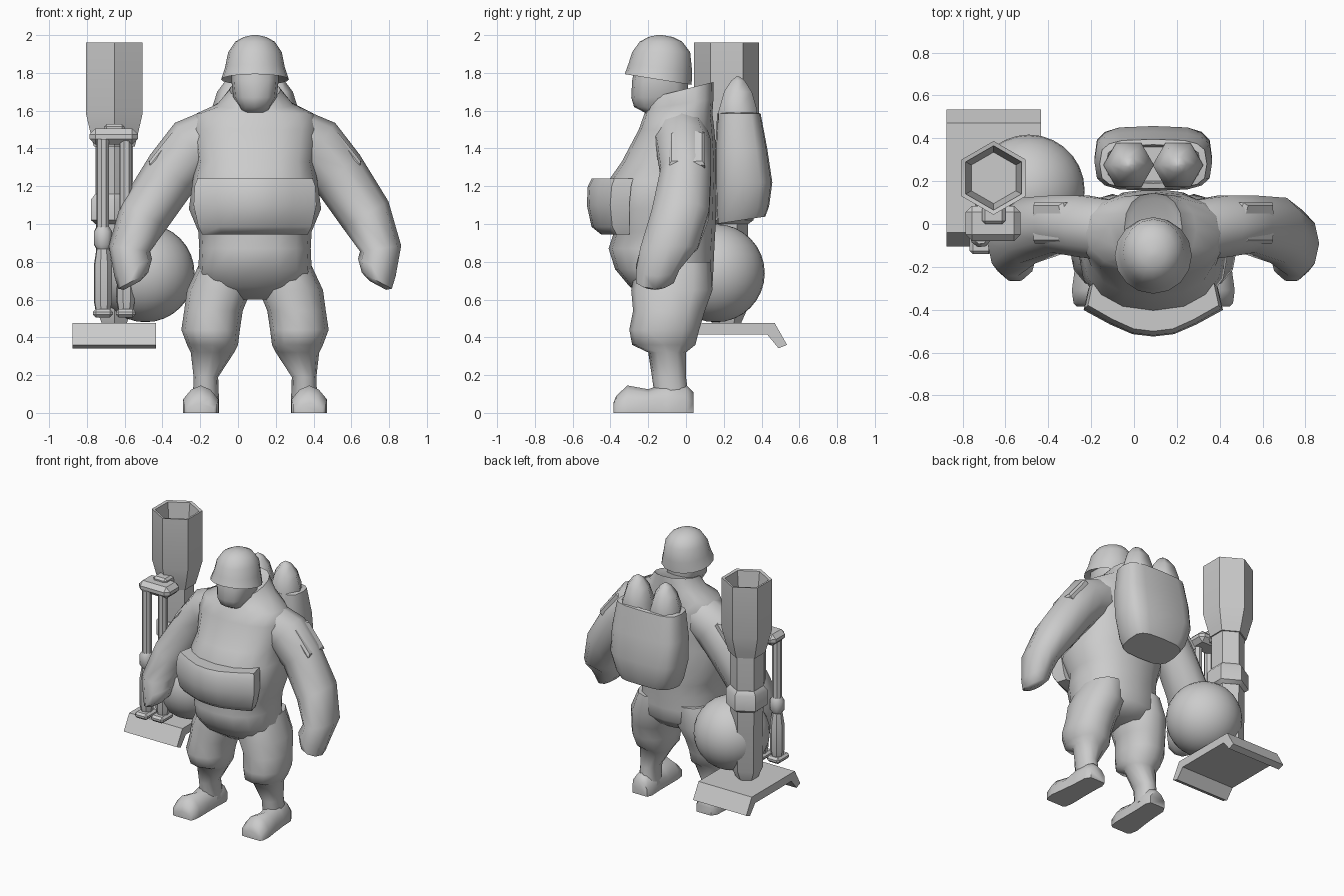
import bpy, bmesh, math
from mathutils import Vector

CX = 0.09          # centre plane of the figure
GX, GY = -0.655, 0.215   # axis of the launcher

grey = bpy.data.materials.new("plain grey")
grey.diffuse_color = (0.6, 0.6, 0.6, 1)


def loft(name, rings, angle=50, cap=True):
    """Skin a list of equal-length point rings into a closed shape."""
    bm = bmesh.new()
    vr = [[bm.verts.new(p) for p in r] for r in rings]
    n = len(vr[0])
    for a, b in zip(vr, vr[1:]):
        for i in range(n):
            bm.faces.new((a[i], a[(i + 1) % n], b[(i + 1) % n], b[i]))
    if cap:
        bm.faces.new(vr[0][::-1])
        bm.faces.new(vr[-1])
    bmesh.ops.recalc_face_normals(bm, faces=bm.faces[:])
    me = bpy.data.meshes.new(name)
    bm.to_mesh(me)
    bm.free()
    ob = bpy.data.objects.new(name, me)
    bpy.context.collection.objects.link(ob)
    me.materials.append(grey)
    bpy.ops.object.select_all(action='DESELECT')
    ob.select_set(True)
    bpy.context.view_layer.objects.active = ob
    if angle:
        bpy.ops.object.shade_smooth_by_angle(angle=math.radians(angle))
    return ob


def oval(x, z, rx, yf, yb, tilt=0.0, n=16, p=2.0, turn=0.0):
    """Horizontal superellipse between yf and yb, optionally tilted."""
    yc, ry, pts = (yf + yb) / 2, (yb - yf) / 2, []
    for i in range(n):
        t = 2 * math.pi * i / n + turn
        c, s = math.cos(t), math.sin(t)
        dx = rx * math.copysign(abs(c) ** (2 / p), c)
        dy = ry * math.copysign(abs(s) ** (2 / p), s)
        pts.append((x + dx, yc + dy, z + tilt * dy))
    return pts


def turned(name, x, y, profile, n=6, angle=40, turn=math.pi / 6, cap=True):
    """Upright lathe shape from (z, radius) pairs."""
    return loft(name, [oval(x, z, r, y - r, y + r, n=n, turn=turn) for z, r in profile], angle, cap)


def block(name, x0, x1, y0, y1, z0, z1, bevel=0.015):
    ob = loft(name, [[(x0, y0, z), (x1, y0, z), (x1, y1, z), (x0, y1, z)] for z in (z0, z1)], 0)
    m = ob.modifiers.new("bevel", 'BEVEL')
    m.width, m.segments = bevel, 1
    return ob


# torso with belly and sloped collar: z, half width, front y, back y, tilt
loft("torso", [oval(CX, z, rx, yf, yb, t, p=2.3) for z, rx, yf, yb, t in [
    (0.60, 0.16, -0.20, 0.08, 0), (0.67, 0.29, -0.30, 0.14, 0), (0.76, 0.30, -0.375, 0.145, 0),
    (0.87, 0.295, -0.41, 0.15, 0), (0.96, 0.30, -0.38, 0.155, 0), (1.08, 0.35, -0.42, 0.16, 0),
    (1.23, 0.33, -0.41, 0.165, 0), (1.33, 0.31, -0.34, 0.165, 0), (1.50, 0.335, -0.25, 0.15, 0),
    (1.585, 0.31, -0.22, 0.14, 0), (1.635, 0.20, -0.20, 0.145, 0.15),
    (1.71, 0.135, -0.19, 0.145, 0.25), (1.70, 0.11, -0.16, 0.12, 0.25)]], 60)

# belly pouch
loft("belly_pouch", [[(CX + k * w, y0 + (f - y0) * d, z) for k, d in (
    (-0.93, 0), (-1, .45), (-.62, .75), (-.3, .95), (0, 1), (.3, .95), (.62, .75), (1, .45), (.93, 0))]
    for z, w, f, y0 in ((0.945, 0.28, -0.45, -0.30), (0.985, 0.30, -0.50, -0.30),
                        (1.10, 0.325, -0.525, -0.30), (1.20, 0.32, -0.52, -0.29), (1.24, 0.305, -0.50, -0.28))], 45)

# face
loft("face", [oval(CX, z, rx, yf, yb, p=2.6, n=12) for z, rx, yf, yb in [
    (1.58, 0.07, -0.20, 0.0), (1.62, 0.085, -0.275, 0.0), (1.67, 0.115, -0.29, 0.01),
    (1.76, 0.125, -0.285, 0.01), (1.84, 0.125, -0.27, 0.01)]], 45)

# helmet with flared rim
loft("helmet", [oval(CX, z, rx, yf, yb, t) for z, rx, yf, yb, t in [
    (1.79, 0.14, -0.28, 0.0, -0.15), (1.765, 0.18, -0.325, 0.03, -0.16), (1.83, 0.158, -0.305, 0.032, -0.1),
    (1.91, 0.142, -0.285, 0.022, 0), (1.965, 0.105, -0.245, -0.02, 0), (1.99, 0.06, -0.20, -0.07, 0),
    (2.0, 0.015, -0.155, -0.125, 0)]], 50)

for s, side in ((-1, "left"), (1, "right")):
    # baggy leg
    loft(side + "_leg", [oval(CX + s * o, z, rx, yf, yb, n=12, p=2.2) for z, o, rx, yf, yb in [
        (0.80, 0.16, 0.13, -0.26, 0.13), (0.65, 0.19, 0.17, -0.29, 0.14), (0.54, 0.22, 0.155, -0.28, 0.10),
        (0.44, 0.235, 0.155, -0.30, 0.07), (0.36, 0.225, 0.135, -0.285, 0.05), (0.32, 0.225, 0.115, -0.20, 0.0),
        (0.19, 0.26, 0.065, -0.18, 0.0), (0.05, 0.26, 0.07, -0.16, 0.02)]], 60)
    # boot
    loft(side + "_boot", [[(CX + s * (o + a * w), y, b * h) for a, b in (
        (-1, 0), (-1, .5), (-.55, .85), (0, 1), (.55, .85), (1, .5), (1, 0))]
        for y, o, w, h in ((0.04, 0.265, 0.06, 0.11), (0.0, 0.27, 0.08, 0.15), (-0.10, 0.275, 0.08, 0.16),
                           (-0.20, 0.28, 0.085, 0.125), (-0.31, 0.287, 0.093, 0.145),
                           (-0.37, 0.287, 0.085, 0.09), (-0.385, 0.287, 0.07, 0.05))], 55)
    # arm and fist: offset, y, z, in-plane radius, depth radius, section angle
    rings = []
    for o, y, z, ru, rv, deg in [
            (0.20, -0.03, 1.45, 0.17, 0.15, 80), (0.33, -0.01, 1.40, 0.165, 0.15, 55),
            (0.44, 0.0, 1.27, 0.15, 0.14, 40), (0.585, -0.03, 1.05, 0.14, 0.16, 30),
            (0.665, -0.09, 0.87, 0.11, 0.16, 8), (0.645, -0.15, 0.77, 0.11, 0.12, -25),
            (0.645, -0.165, 0.70, 0.09, 0.105, -28), (0.65, -0.165, 0.675, 0.05, 0.06, -28)]:
        a = math.radians(deg)
        rings.append([(CX + s * (o + ru * math.cos(t) * math.cos(a)), y + rv * math.sin(t),
                       z + ru * math.cos(t) * math.sin(a)) for t in [2 * math.pi * i / 10 for i in range(10)]])
    loft(side + "_arm", rings, 60)
    # shoulder patch: plate lying along the upper arm
    along, out = Vector((0.62, 0, -0.78)), Vector((0.78, 0, 0.62))
    c = Vector((0.465, 0.005, 1.38))
    rings = []
    for d, k in ((-0.03, 1), (0.03, 1), (0.045, 0.85)):
        pts = [c + along * u * k + Vector((0, v * k, 0)) + out * d for u, v in (
            (-0.15, 0), (-0.11, 0.095), (0.11, 0.095), (0.12, 0), (0.11, -0.095), (-0.11, -0.095))]
        rings.append([(CX + s * p.x, p.y, p.z) for p in pts])
    loft(side + "_shoulder_patch", rings, 30)
    # rounded tank sticking out of the backpack
    turned(side + "_tank", CX + s * 0.115, 0.275,
           [(1.3, 0.115), (1.60, 0.118), (1.70, 0.085), (1.76, 0.04), (1.78, 0.01)], angle=60, turn=0)

# backpack
loft("backpack", [oval(CX, z, rx, yf, yb, t, p=3.5) for z, rx, yf, yb, t in [
    (1.02, 0.20, 0.165, 0.42, 0.15), (1.08, 0.235, 0.16, 0.44, 0.1), (1.22, 0.275, 0.155, 0.457, 0),
    (1.40, 0.275, 0.155, 0.43, 0), (1.585, 0.25, 0.165, 0.395, 0), (1.59, 0.22, 0.19, 0.37, 0),
    (1.54, 0.20, 0.20, 0.36, 0)]], 45)

# round drum beside the launcher
bpy.ops.mesh.primitive_uv_sphere_add(segments=28, ring_count=16, radius=0.26, location=(-0.49, 0.157, 0.74))
drum = bpy.context.object
drum.name = "round_drum"
drum.data.materials.append(grey)
bpy.ops.object.shade_smooth()

# launcher: muzzle with open bore, tube and collar
turned("muzzle", GX, GY, [(1.41, 0.125), (1.46, 0.14), (1.58, 0.172), (1.96, 0.172), (1.955, 0.15), (1.70, 0.12)])
turned("launcher_tube", GX, GY, [(0.46, 0.07), (0.55, 0.11), (1.45, 0.115)])
turned("tube_collar", GX, GY, [(1.0, 0.115), (1.02, 0.142), (1.13, 0.142), (1.16, 0.115)])

# base plate with both ends bent down
side_profile = [(-0.105, 0.36), (-0.04, 0.475), (0.47, 0.475), (0.535, 0.36),
                (0.49, 0.342), (0.43, 0.415), (0.0, 0.415), (-0.06, 0.342)]
loft("base_plate", [[(x, y, z) for y, z in side_profile] for x in (-0.875, -0.433)], 0)

# folded two-leg stand in front of the tube
block("stand_head", -0.785, -0.53, -0.08, 0.085, 1.42, 1.505, 0.03)
block("stand_bracket", -0.71, -0.60, 0.0, 0.15, 1.43, 1.53)
for x, y, name in ((-0.715, -0.06, "outer"), (-0.595, -0.04, "inner")):
    turned(name + "_rod", x, y, [(0.88, 0.034), (1.45, 0.034)], n=8)
    turned(name + "_rod_joint", x, y, [(0.86, 0.03), (0.89, 0.05), (0.96, 0.05), (0.985, 0.035)], n=8)
    turned(name + "_rod_lower", x, y, [(0.54, 0.04), (0.59, 0.05), (0.78, 0.05), (0.88, 0.034)], n=8)
    block(name + "_stand_foot", x - 0.052, x + 0.052, y - 0.08, y + 0.06, 0.505, 0.55)
